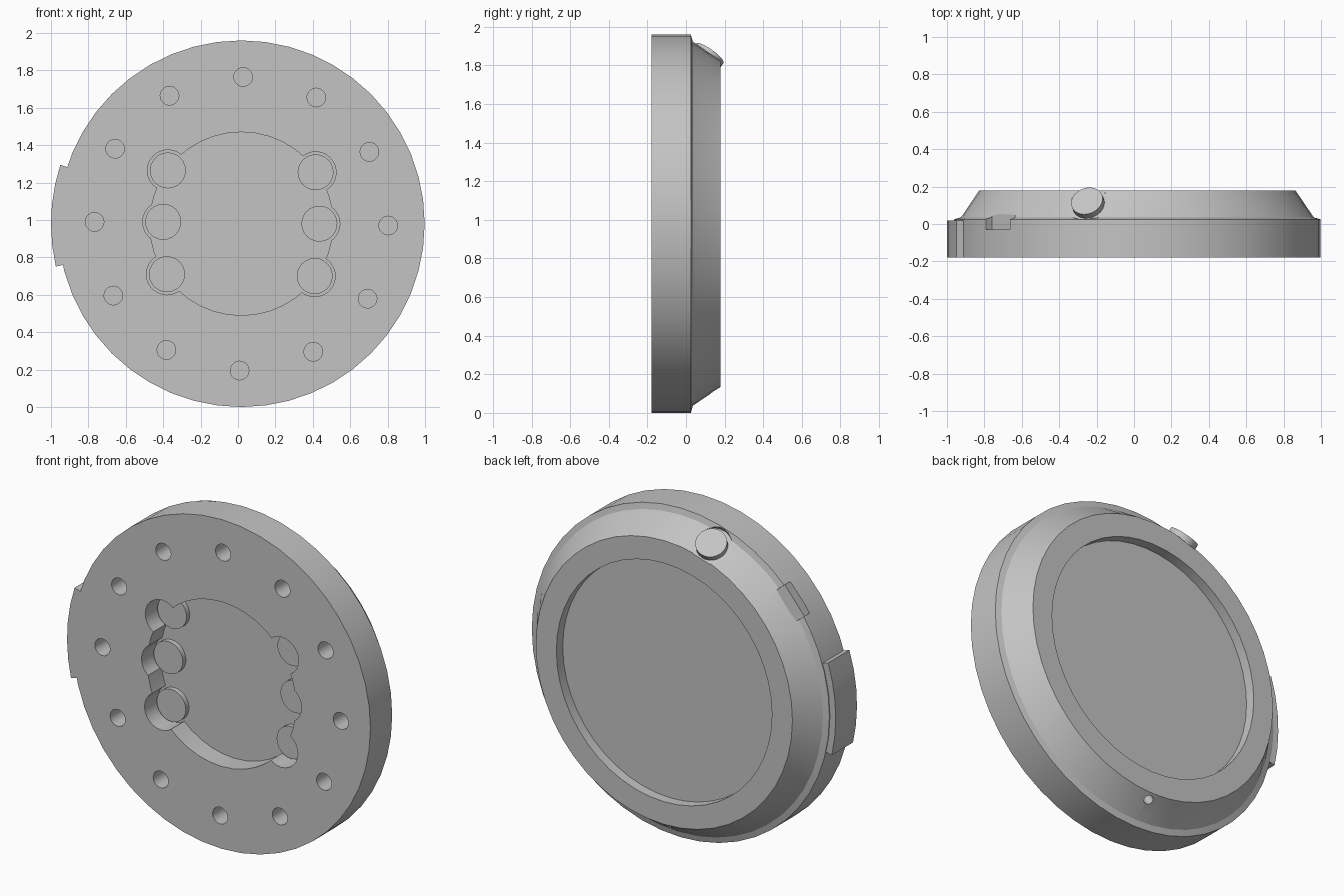
import bpy, bmesh, math
from mathutils import Vector, Matrix

if "Cube" in bpy.data.objects:
    bpy.data.objects.remove(bpy.data.objects["Cube"], do_unlink=True)

CX, CZ = 0.018, 0.98      # disc axis
FRONT = -0.18
FLOOR = -0.055            # pocket floor

grey = bpy.data.materials.new("plain grey")
grey.use_nodes = True
COLOUR = (0.55, 0.55, 0.55, 1)
grey.diffuse_color = COLOUR
grey.node_tree.nodes["Principled BSDF"].inputs["Base Color"].default_value = COLOUR


def finish(name, bm):
    bmesh.ops.recalc_face_normals(bm, faces=bm.faces)
    mesh = bpy.data.meshes.new(name)
    bm.to_mesh(mesh)
    bm.free()
    mesh.materials.append(grey)
    obj = bpy.data.objects.new(name, mesh)
    bpy.context.collection.objects.link(obj)
    return obj


def lathe(name, profile, segments):
    """Closed solid turned about the disc axis from (radius, y) points."""
    bm = bmesh.new()
    rings = []
    for r, y in profile:
        angles = [math.tau * i / segments for i in range(segments)]
        rings.append([bm.verts.new((CX + r * math.cos(a), y, CZ + r * math.sin(a)))
                      for a in angles])
    for a, b in zip(rings, rings[1:]):
        for i in range(segments):
            j = (i + 1) % segments
            bm.faces.new((a[i], a[j], b[j], b[i]))
    bm.faces.new(rings[0])
    bm.faces.new(rings[-1])
    return finish(name, bm)


def rod(name, start, end, radius, segments=24):
    start, end = Vector(start), Vector(end)
    axis = end - start
    bm = bmesh.new()
    turn = axis.to_track_quat('Z', 'Y').to_matrix().to_4x4()
    bmesh.ops.create_cone(bm, cap_ends=True, segments=segments, radius1=radius,
                          radius2=radius, depth=axis.length,
                          matrix=Matrix.Translation((start + end) / 2) @ turn)
    return finish(name, bm)


def combine(target, tool, operation='DIFFERENCE'):
    mod = target.modifiers.new("cut", 'BOOLEAN')
    mod.operation, mod.solver, mod.object = operation, 'EXACT', tool
    bpy.context.view_layer.objects.active = target
    bpy.ops.object.modifier_apply(modifier=mod.name)
    bpy.data.objects.remove(tool, do_unlink=True)


def polar(radius, degrees, y):
    a = math.radians(degrees)
    return Vector((CX + radius * math.cos(a), y, CZ + radius * math.sin(a)))


def smooth(obj):
    bpy.ops.object.select_all(action='DESELECT')
    obj.select_set(True)
    bpy.context.view_layer.objects.active = obj
    bpy.ops.object.shade_smooth_by_angle(angle=math.radians(25))


# Main disc: straight rim, small step, tapered back, shallow back recess
body = lathe("disc_body", [(0.98, FRONT), (0.98, 0.025), (0.945, 0.035), (0.94, 0.04),
                           (0.845, 0.18), (0.71, 0.18), (0.71, 0.12)], 48)

# Raised tab on the right side of the rim
bm = bmesh.new()
arc = [162 + 31 * i / 5 for i in range(6)]
outline = [polar(1.018, a, FRONT) for a in arc] + [polar(0.94, a, FRONT) for a in reversed(arc)]
face = bm.faces.new([bm.verts.new(p) for p in outline])
side = bmesh.ops.extrude_face_region(bm, geom=[face])["geom"]
bmesh.ops.translate(bm, vec=(0, 0.2, 0), verts=[v for v in side if isinstance(v, bmesh.types.BMVert)])
combine(body, finish("tab", bm), 'UNION')

# Front pocket with six round side bays
combine(body, lathe("pocket", [(0.49, FRONT - 0.1), (0.49, FLOOR)], 40))
bays = [(-0.375, 1.265), (-0.40, 0.99), (-0.38, 0.71),
        (0.415, 1.255), (0.435, 0.98), (0.41, 0.70)]
for x, z in bays:
    combine(body, rod("bay", (x, FRONT - 0.1, z), (x, FLOOR, z), 0.11))

# Ring of twelve blind holes
for i in range(12):
    angle = 30 * i - 0.7
    combine(body, rod("hole", polar(0.785, angle, FRONT - 0.1), polar(0.785, angle, -0.03), 0.05, 20))

# Notch in the rim
radial = polar(1, 140, 0) - polar(0, 140, 0)
bm = bmesh.new()
bmesh.ops.create_cube(bm, size=1, matrix=Matrix.Translation(polar(1.03, 140, 0.07))
                      @ Matrix.Rotation(-math.radians(140), 4, 'Y')
                      @ Matrix.Diagonal((0.2, 0.2, 0.2, 1)))
combine(body, finish("notch", bm))


def taper_point(degrees, y):
    """Point on the tapered back and its outward normal."""
    point = polar(0.94 - 0.68 * (y - 0.04), degrees, y)
    a = math.radians(degrees)
    return point, Vector((math.cos(a), 0.68, math.sin(a))).normalized()


# Button seat and small drain hole on the taper
spot, normal = taper_point(107, 0.105)
combine(body, rod("seat", spot - normal * 0.006, spot + normal * 0.1, 0.11))
drain, drain_normal = taper_point(270, 0.145)
combine(body, rod("drain", drain - drain_normal * 0.07, drain + drain_normal * 0.05, 0.027, 16))
smooth(body)

# Button
smooth(rod("side_button", spot - normal * 0.03, spot + normal * 0.033, 0.087))

# Low round pads in the bays
for i, (x, z) in enumerate(bays):
    smooth(rod(f"pad_{i + 1}", (x, FLOOR + 0.01, z), (x, FLOOR - 0.03, z), 0.096))
